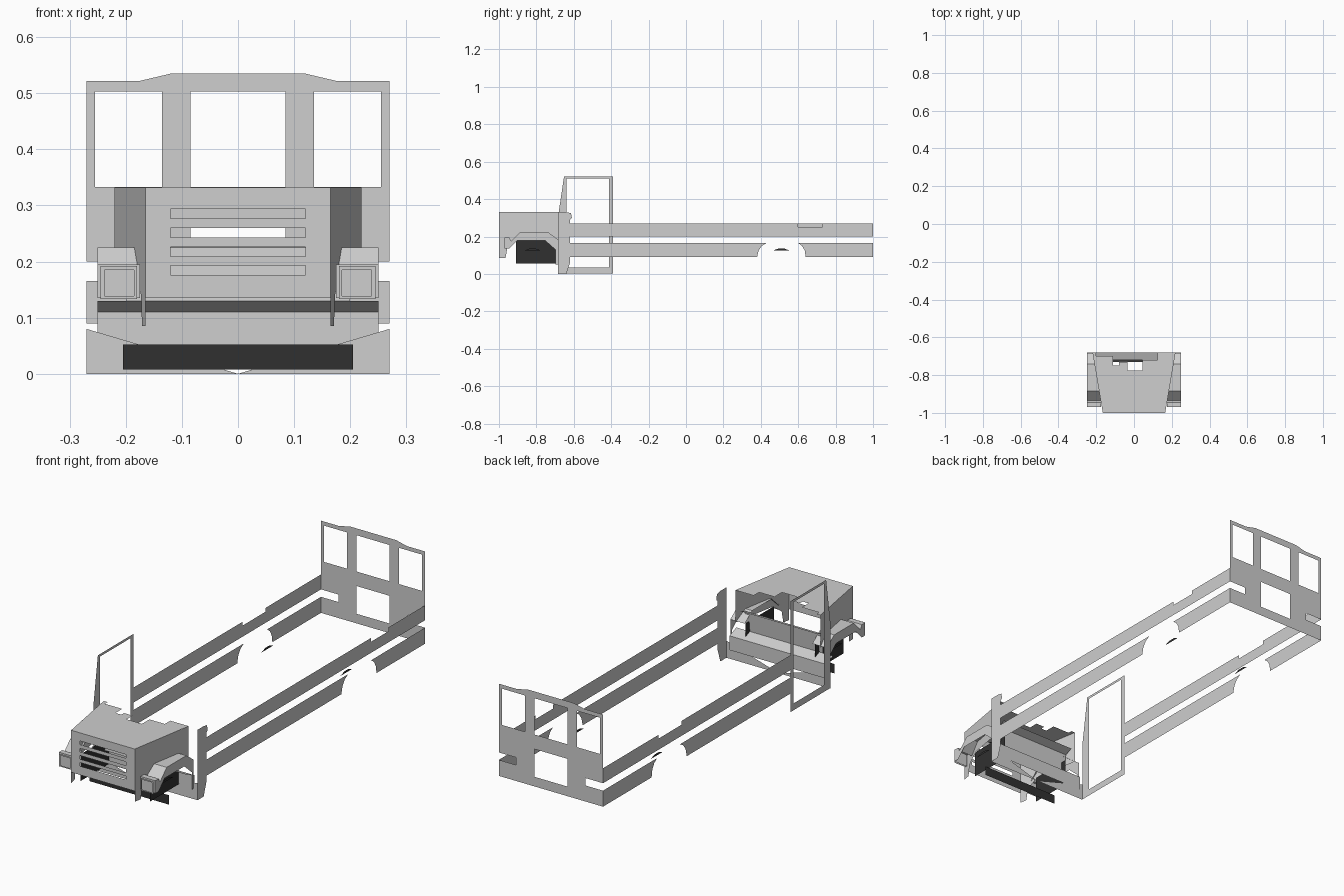
import bpy, bmesh, math
from mathutils import Vector

if "Cube" in bpy.data.objects:
    bpy.data.objects.remove(bpy.data.objects["Cube"])


def material(name, c):
    m = bpy.data.materials.new(name)
    m.diffuse_color = (c, c, c, 1)
    m.use_nodes = True
    m.node_tree.nodes["Principled BSDF"].inputs["Base Color"].default_value = m.diffuse_color
    return m


GREY = material("pale grey paint", 0.62)
BLACK = material("black trim", 0.03)


def finish(name, bm, mat):
    me = bpy.data.meshes.new(name)
    bm.to_mesh(me)
    bm.free()
    me.materials.append(mat)
    ob = bpy.data.objects.new(name, me)
    bpy.context.collection.objects.link(ob)
    return ob


def sheet(name, place, outline, holes=(), mat=GREY):
    """Flat plate: 2D outline with holes, put in space by place(u, v)."""
    bm = bmesh.new()
    edges = []
    for loop in [outline, *holes]:
        vs = [bm.verts.new(place(*p)) for p in loop]
        edges += [bm.edges.new((vs[i - 1], vs[i])) for i in range(len(vs))]
    n = Vector(place(1, 0)) - Vector(place(0, 0))
    n = n.cross(Vector(place(0, 1)) - Vector(place(0, 0))).normalized()
    bmesh.ops.triangle_fill(bm, edges=edges, use_beauty=True, normal=n)
    bmesh.ops.dissolve_limit(bm, angle_limit=0.01, verts=bm.verts[:], edges=bm.edges[:])
    return finish(name, bm, mat)


def strip(name, path, x0, x1, mat=GREY):
    """Folded sheet: a (y, z) path swept across x."""
    bm = bmesh.new()
    rows = [[bm.verts.new((x, y, z)) for x in (x0, x1)] for y, z in path]
    for a, b in zip(rows, rows[1:]):
        bm.faces.new((a[0], a[1], b[1], b[0]))
    return finish(name, bm, mat)


def rect(u0, u1, v0, v1):
    return [(u0, v0), (u1, v0), (u1, v1), (u0, v1)]


def at_y(y):
    return lambda u, v: (u, y, v)


def at_x(x):
    return lambda u, v: (x, u, v)


def mirrored(half):
    return half + [(-u, v) for u, v in reversed(half)]


# rear wall with windows and side slots
rear = mirrored([(0.27, 0.09), (0.27, 0.165), (0.18, 0.165), (0.18, 0.2), (0.27, 0.2),
                 (0.27, 0.522), (0.175, 0.522), (0.12, 0.535)])
sheet("rear_wall", at_y(1), rear,
      [rect(-0.255, -0.135, 0.333, 0.503), rect(-0.085, 0.085, 0.333, 0.503),
       rect(0.135, 0.255, 0.333, 0.503), rect(-0.085, 0.085, 0.135, 0.265)])

# long side strips, with a step in the top one and a wheel arch in the lower one
for side, s, y0, n0, n1 in (("left", -1, -0.39, 0.42, 0.59), ("right", 1, -0.62, 0.6, 0.73)):
    sheet(side + "_upper_strip", at_x(0.27 * s),
          [(y0, 0.2), (1, 0.2), (1, 0.27), (n1, 0.27), (n1, 0.252),
           (n0, 0.252), (n0, 0.27), (y0, 0.27)])
    sheet(side + "_lower_strip_front", at_x(0.27 * s),
          [(y0, 0.09), (0.38, 0.09), (0.388, 0.125), (0.405, 0.15), (0.43, 0.165), (y0, 0.165)])
    sheet(side + "_lower_strip_rear", at_x(0.27 * s),
          [(0.64, 0.09), (1, 0.09), (1, 0.165), (0.6, 0.165), (0.62, 0.15), (0.635, 0.125)])

# entrance door frame on the left
sheet("door_frame", at_x(-0.27),
      [(-0.685, 0.003), (-0.39, 0.003), (-0.39, 0.522), (-0.652, 0.522), (-0.685, 0.3)],
      [rect(-0.638, -0.412, 0.035, 0.51)])

# front pillar on the right
sheet("front_pillar", at_x(0.27),
      [(-0.685, 0), (-0.64, 0), (-0.62, 0.06), (-0.62, 0.29), (-0.61, 0.3), (-0.615, 0.325),
       (-0.64, 0.33), (-0.685, 0.33)])

# hood: front with grille slots, broken-edged top, flared sides
sheet("grille_front", at_y(-1), rect(-0.165, 0.165, 0.135, 0.332),
      [rect(-0.12, 0.12, z, z + 0.017) for z in (0.176, 0.209, 0.243, 0.277)])
sheet("hood_top", lambda u, v: (u, v, 0.332),
      [(-0.165, -1), (0.165, -1), (0.22, -0.68), (0.125, -0.68), (0.125, -0.72), (0.045, -0.72),
       (0.045, -0.775), (-0.035, -0.775), (-0.035, -0.73), (-0.08, -0.73), (-0.08, -0.75),
       (-0.11, -0.75), (-0.11, -0.7), (-0.2, -0.7), (-0.2, -0.68), (-0.22, -0.68)])

# parts repeated on both sides of the nose
top = [(-0.97, 0.135), (-0.97, 0.195), (-0.945, 0.195), (-0.935, 0.175), (-0.885, 0.225),
       (-0.74, 0.225), (-0.685, 0.185)]
for side, s in (("left", -1), ("right", 1)):
    sheet(side + "_hood_side", lambda u, v: (s * (0.165 + (u + 1) * 0.172), u, v),
          [(-1, 0.085), (-0.965, 0.085), (-0.955, 0.14), (-0.9, 0.18), (-0.68, 0.18),
           (-0.68, 0.332), (-1, 0.332)])
    strip(side + "_fender_top", top, s * 0.175, s * 0.25)
    sheet(side + "_fender_side", at_x(s * 0.25),
          top + [(-0.685, 0.05), (-0.698, 0.05), (-0.698, 0.13), (-0.755, 0.18),
                 (-0.9, 0.18), (-0.945, 0.135)])
    sheet(side + "_lamp_frame", at_y(-0.976),
          rect(s * 0.18, s * 0.245, 0.133, 0.192),
          [rect(s * 0.185, s * 0.238, 0.139, 0.185)])
    sheet(side + "_wheel_well", at_x(s * 0.18), rect(-0.908, -0.698, 0.055, 0.18), mat=BLACK)
    # slivers left of the wheels
    for place, yc in (("front", -0.82), ("rear", 0.51)):
        sheet(side + "_" + place + "_wheel_sliver", at_x(s * 0.205),
              [(yc - 0.045, 0.125), (yc + 0.045, 0.125), (yc + 0.015, 0.136), (yc - 0.015, 0.136)],
              mat=BLACK)
    # lower corner gussets of the front bulkhead
    sheet(side + "_bulkhead_gusset", at_y(-0.685), [(0, 0), (s * 0.27, 0), (s * 0.27, 0.08)])

# black axle plate
sheet("axle_plate", at_y(-0.805), rect(-0.205, 0.205, 0.008, 0.052), mat=BLACK)

# folded bulkhead between hood and cabin
strip("bulkhead_lower", [(-0.68, 0.043), (-0.68, 0.11), (-0.73, 0.13)], -0.25, 0.25)
strip("bulkhead_upper", [(-0.73, 0.13), (-0.72, 0.225), (-0.68, 0.24)], -0.2, 0.2)
